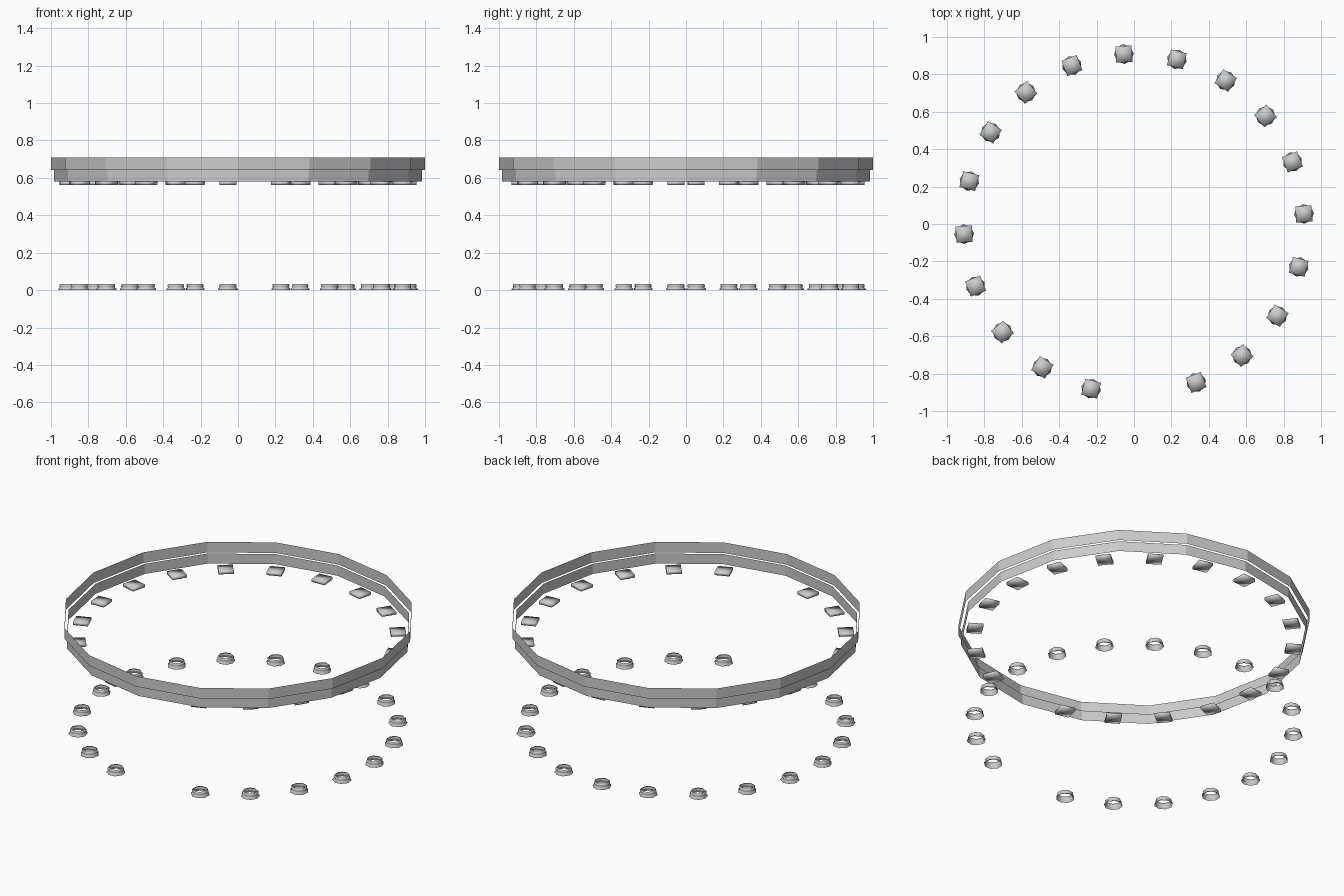
import bpy, bmesh
from math import cos, sin, pi, radians

if "Cube" in bpy.data.objects:
    bpy.data.objects.remove(bpy.data.objects["Cube"])


def lathe(name, profile, sides, smooth=False):
    """Open surface of revolution from (radius, z) points."""
    bm = bmesh.new()
    rings = [[bm.verts.new((r * cos(2 * pi * i / sides), r * sin(2 * pi * i / sides), z))
              for i in range(sides)] for r, z in profile]
    for a, b in zip(rings, rings[1:]):
        for i in range(sides):
            j = (i + 1) % sides
            face = bm.faces.new((a[i], a[j], b[j], b[i]))
            face.smooth = smooth
    return finish(name, bm)


def finish(name, bm):
    mesh = bpy.data.meshes.new(name)
    bm.to_mesh(mesh)
    bm.free()
    obj = bpy.data.objects.new(name, mesh)
    bpy.context.collection.objects.link(obj)
    return obj


# Sixteen-sided entablature: two open bands, the lower one slightly inset
lathe("upper_ring_band", [(1.0, 0.643), (1.0, 0.709)], 16)
lathe("lower_ring_band", [(0.985, 0.58), (0.985, 0.643)], 16)

# Moulded, open column base
base = lathe("column_base", [(0.053, 0.0), (0.053, 0.007), (0.044, 0.014), (0.047, 0.02),
                             (0.047, 0.028), (0.041, 0.034)], 8, smooth=True)

# Square capital slab with soft shading
bm = bmesh.new()
bmesh.ops.create_cube(bm, size=1)
bmesh.ops.scale(bm, vec=(0.087, 0.087, 0.018), verts=bm.verts)
for f in bm.faces:
    f.smooth = True
capital = finish("column_capital", bm)

# Twenty places around the circle, the front one left open as the entrance
COUNT, ENTRANCE, RADIUS = 20, 15, 0.91
first = True
for k in range(COUNT):
    if k == ENTRANCE:
        continue
    angle = radians(3.4 + k * 360 / COUNT)
    for part, z in ((base, 0.0), (capital, 0.572)):
        obj = part
        if not first:
            obj = bpy.data.objects.new(part.name, part.data)
            bpy.context.collection.objects.link(obj)
        obj.location = (RADIUS * cos(angle), RADIUS * sin(angle), z)
        obj.rotation_euler.z = angle
    first = False
